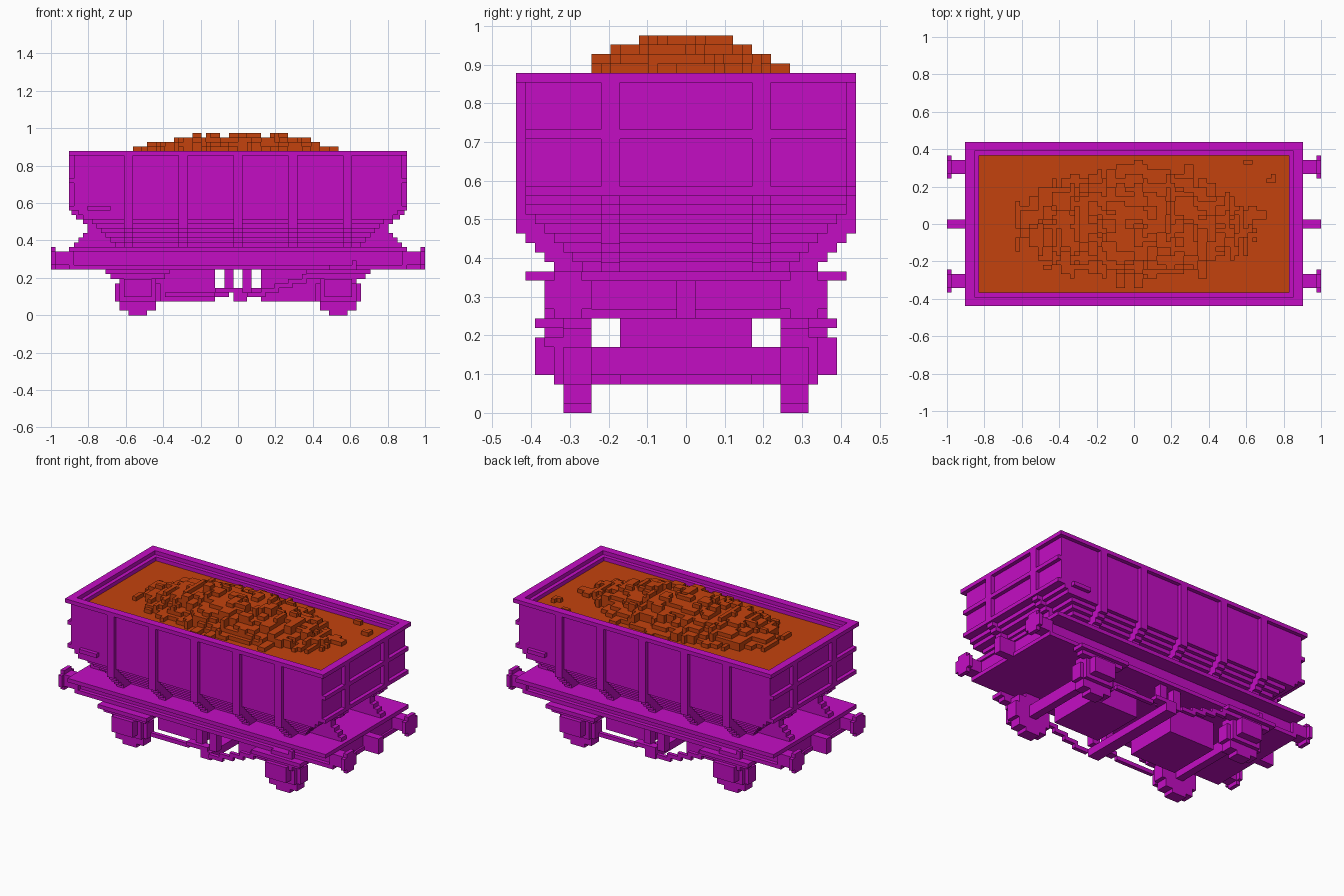
import bpy, bmesh, random

cube = bpy.data.objects.get("Cube")
if cube:
    bpy.data.objects.remove(cube, do_unlink=True)

U = 2 / 82          # size of one block
random.seed(7)


def material(name, rgb):
    m = bpy.data.materials.new(name)
    m.use_nodes = True
    m.diffuse_color = (*rgb, 1)
    m.node_tree.nodes["Principled BSDF"].inputs["Base Color"].default_value = (*rgb, 1)
    return m


PURPLE = material("purple paint", (0.55, 0.004, 0.55))
ORANGE = material("orange ore", (0.55, 0.055, 0.004))


def finish(name, bm, mat):
    bmesh.ops.recalc_face_normals(bm, faces=bm.faces)
    me = bpy.data.meshes.new(name)
    bm.to_mesh(me)
    bm.free()
    me.materials.append(mat)
    ob = bpy.data.objects.new(name, me)
    bpy.context.collection.objects.link(ob)
    return ob


def part(name, boxes, copies=((1, 1),)):
    """Boxes (x0, x1, y0, y1, z0, z1) in block units, repeated with x and y signs."""
    bm = bmesh.new()
    for sx, sy in copies:
        for x0, x1, y0, y1, z0, z1 in boxes:
            geo = bmesh.ops.create_cube(bm, size=1)
            for v in geo["verts"]:
                v.co.x = sx * (x0 + (v.co.x + 0.5) * (x1 - x0)) * U
                v.co.y = sy * (y0 + (v.co.y + 0.5) * (y1 - y0)) * U
                v.co.z = (z0 + (v.co.z + 0.5) * (z1 - z0)) * U
    return finish(name, bm, PURPLE)


def slab(hx, hy, z0, z1):
    return (-hx, hx, -hy, hy, z0, z1)


def frame(hx, hy, t, z0, z1):
    """Four boxes forming a rectangular ring of thickness t."""
    return [(-hx, hx, hy - t, hy, z0, z1), (-hx, hx, -hy, t - hy, z0, z1),
            (hx - t, hx, t - hy, hy - t, z0, z1), (-hx, t - hx, t - hy, hy - t, z0, z1)]


ENDS = ((1, 1), (-1, 1))
SIDES = ((1, 1), (1, -1))
QUAD = ((1, 1), (-1, 1), (1, -1), (-1, -1))
TURN = ((1, -1), (-1, 1))     # half-turn symmetry

# Hopper body: stepped funnel below a straight tub
funnel = [slab(27 + i, 11 + i, 15 + i, 16 + i) for i in range(6)]
funnel += [slab(34, 17, 21, 22), slab(35, 17, 22, 23), slab(36, 17, 23, 33)]
part("hopper_body", funnel + frame(36, 17, 2, 33, 35))
part("hopper_rim", frame(37, 18, 2, 35, 36))

# Vertical side ribs that step inward along the funnel
ribs = []
for x in (-24, -12, 0, 12, 24):
    ribs.append((x - 1, x + 1, 17, 18, 19, 35))
    ribs += [(x - 1, x + 1, 11 + i, 14 + i, 15 + i, 16 + i) for i in range(4)]
    ribs.append((x - 1, x + 1, 15, 17, 19, 21))
part("side_ribs", ribs, SIDES)

# End ribs, end posts and their flared feet
part("end_ribs", [(36, 37, -17, 17, z, z + 1) for z in (23, 29)], ENDS)
posts = [(36, 37, 7, 9, 24, 35), (35, 36.5, 7, 9, 22, 23), (34, 35.5, 7, 9, 21, 22),
         (32, 34, 7, 9, 20, 21), (31, 33, 7, 9, 19, 20)]
posts += [(27 + i, 36 - i, 7, 9, 15 + i, 16 + i) for i in range(4)]
part("end_posts", posts, QUAD)
part("side_plate", [(28, 33, 17, 18, 23, 24)], ((-1, -1), (1, 1)))

# Underframe
part("platform", [slab(37, 17, 14, 15)])
part("frame", [slab(36.5, 13, 11, 14), slab(37, 14, 10, 11)])

# Buffers and couplings
part("buffers", [(36, 40, 11, 14, 11, 14), (40, 41, 10, 15, 11, 14),
                 (40, 41, 11, 14, 10, 11), (40, 41, 11, 14, 14, 15)], QUAD)
part("couplings", [(36, 41, -1, 1, 10, 14)], ENDS)

# Blocky wheels as stacked layers, and axles
wheel = [(2, 0, 1), (4, 1, 3), (5, 3, 7), (4, 7, 9), (2, 9, 10)]
part("wheels", [(22 - h, 22 + h, 10, 13, a, b) for h, a, b in wheel], QUAD)
part("axles", [(21, 23, -10, 10, 4, 7)], ENDS)

# Axle guards, boxes and springs
part("axle_guards", [(18, 26, 13, 14, 3, 10), (19, 25, 14, 16, 4, 8),
                     (16, 28, 13, 15, 8, 9), (15, 29, 13, 16, 9, 10)], QUAD)

# Discharge chutes and brake gear
part("discharge_chutes", [(5, 18, -7, 7, 3, 10)], ENDS)
part("cross_shaft", [(-1, 2, -14, 14, 3, 5)])
part("brake_hangers", [(1, 3, 11, 13, 5, 10)], QUAD)
part("brake_links", [(-5, 1, 12, 14, 5, 6), (-16, -5, 12, 13, 4, 5)], TURN)
lever = [(2 + 3 * i, 6 + 3 * i, 14, 15, 4 + i, 5 + i) for i in range(6)]
part("brake_levers", lever + [(20, 26, 14, 15, 10, 11), (25, 26, 14, 15, 7, 12)], TURN)

# Ore load: a mound of blocks with random heights
NX, NY, BASE = 34, 15, 34
height = {}
for x in range(-NX, NX):
    for y in range(-NY, NY):
        height[x, y] = BASE
x = -30
while x < 30:
    w = random.choice((1, 2, 2))
    y = -14
    while y < 14:
        d = random.choice((1, 1, 2, 3))
        cx, cy = x + w / 2, y + d / 2
        r2 = (cx / 29) ** 2 + (cy / 13.5) ** 2
        h = int(max(0, min(6, 6.3 * (1 - r2) + random.uniform(-1.0, 0.8))))
        for i in range(x, x + w):
            for j in range(y, min(y + d, 14)):
                height[i, j] = BASE + h
        y += d
    x += w
for x, y in ((24, 13), (25, 13), (29, 9), (30, 9), (30, 10)):
    height[x, y] = BASE + 1

bm = bmesh.new()


def quad(*pts):
    bm.faces.new([bm.verts.new((a * U, b * U, c * U)) for a, b, c in pts])


for (x, y), h in height.items():
    quad((x, y, h), (x + 1, y, h), (x + 1, y + 1, h), (x, y + 1, h))
    e = height.get((x + 1, y), BASE)
    n = height.get((x, y + 1), BASE)
    # Walls face away from the taller column
    if h != e:
        quad((x + 1, y, e), (x + 1, y + 1, e), (x + 1, y + 1, h), (x + 1, y, h))
    if h != n:
        quad((x + 1, y + 1, n), (x, y + 1, n), (x, y + 1, h), (x + 1, y + 1, h))
bmesh.ops.remove_doubles(bm, verts=bm.verts, dist=1e-5)
finish("ore_load", bm, ORANGE)
